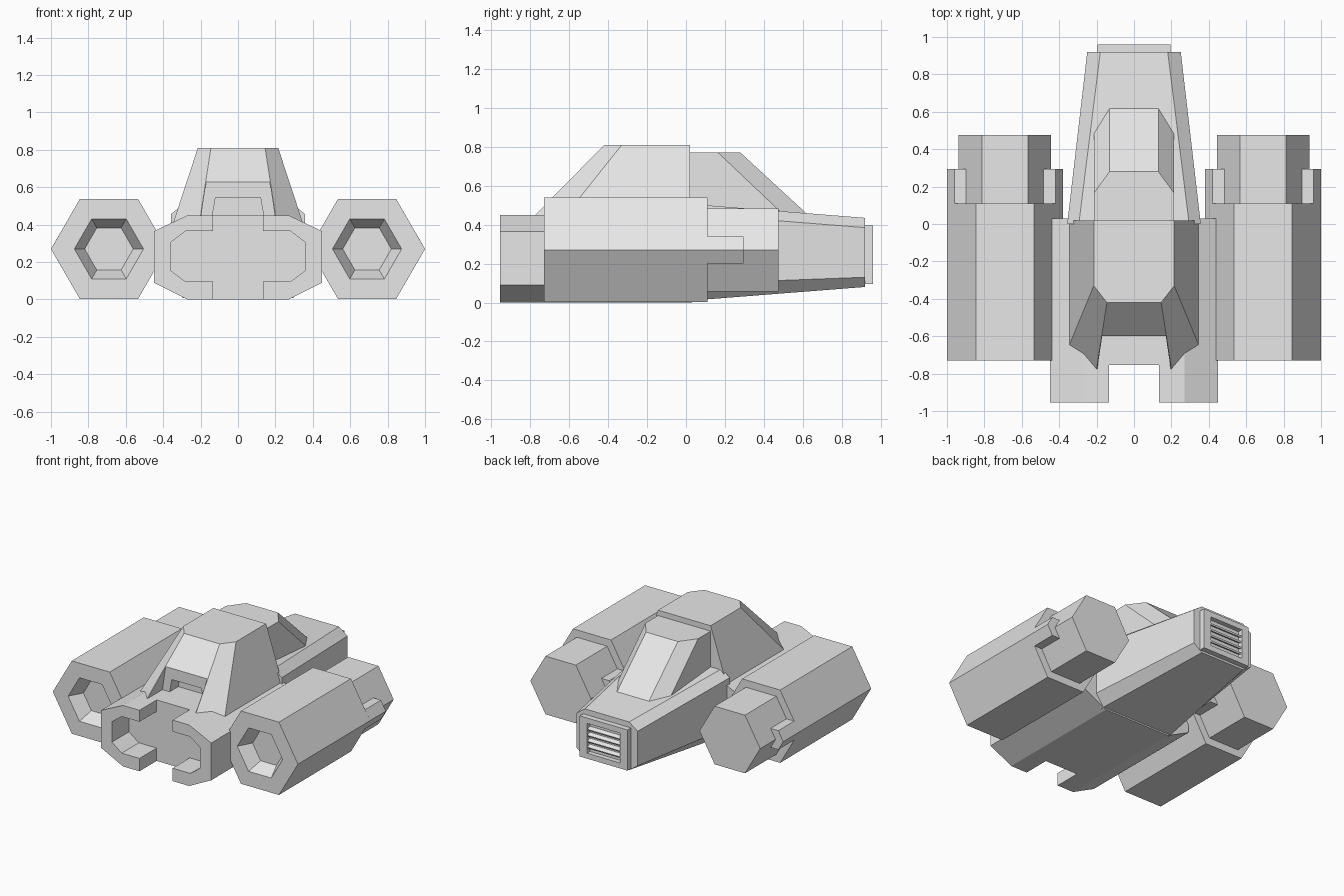
import bpy, bmesh, math
from mathutils import Matrix

if "Cube" in bpy.data.objects:
    bpy.data.objects.remove(bpy.data.objects["Cube"], do_unlink=True)

GREY = (0.8, 0.8, 0.8, 1)
grey = bpy.data.materials.new("plain grey")
grey.use_nodes = True
grey.diffuse_color = GREY
grey.node_tree.nodes["Principled BSDF"].inputs["Base Color"].default_value = GREY


def finish(name, bm):
    bmesh.ops.recalc_face_normals(bm, faces=bm.faces)
    mesh = bpy.data.meshes.new(name)
    bm.to_mesh(mesh)
    bm.free()
    mesh.materials.append(grey)
    obj = bpy.data.objects.new(name, mesh)
    bpy.context.collection.objects.link(obj)
    return obj


def loft(name, rings):
    """Skin a list of equal-length rings and cap both ends."""
    bm = bmesh.new()
    rows = [[bm.verts.new(p) for p in ring] for ring in rings]
    for a, b in zip(rows, rows[1:]):
        for i in range(len(a)):
            j = (i + 1) % len(a)
            bm.faces.new((a[i], a[j], b[j], b[i]))
    bm.faces.new(rows[0])
    bm.faces.new(rows[-1])
    return finish(name, bm)


def box(name, lo, hi, tilt=0):
    bm = bmesh.new()
    size = [h - l for l, h in zip(lo, hi)]
    mid = [(h + l) / 2 for l, h in zip(lo, hi)]
    bmesh.ops.create_cube(bm, size=1, matrix=Matrix.Translation(mid)
                          @ Matrix.Rotation(tilt, 4, "X") @ Matrix.Diagonal((*size, 1)))
    return finish(name, bm)


def cut(obj, cutter):
    cutter.hide_render = True
    mod = obj.modifiers.new("cut", "BOOLEAN")
    mod.operation = "DIFFERENCE"
    mod.solver = "EXACT"
    mod.object = cutter
    with bpy.context.temp_override(object=obj, active_object=obj, selected_objects=[obj]):
        bpy.ops.object.modifier_apply(modifier=mod.name)
    bpy.data.objects.remove(cutter, do_unlink=True)


def mirrored(half):
    """Close a right-hand half profile with its mirror image."""
    return half + [(-x, v) for x, v in reversed(half)]


def octagon(y, side, flat, z0, z1, z2, z3):
    half = [(flat, z0), (side, z1), (side, z2), (flat, z3)]
    return [(x, y, z) for x, z in mirrored(half)]


def across(half, y):
    return [(x, y, z) for x, z in mirrored(half)]


def level(half, z):
    return [(x, y, z) for x, y in mirrored(half)]


# Hull with a shallow open nose, its lips slotted in the middle
hull = loft("hull", [octagon(y, 0.45, 0.27, 0, 0.09, 0.365, 0.45) for y in (-0.955, 0.03)])
cut(hull, loft("nose_cutter", [octagon(y, 0.36, 0.28, 0.095, 0.155, 0.305, 0.365)
                               for y in (-1.1, -0.755)]))
cut(hull, box("slot_cutter", (-0.135, -1.1, -0.1), (0.135, -0.755, 0.6)))

# Tapering tail
loft("tail", [octagon(0.0, 0.357, 0.295, 0.008, 0.095, 0.457, 0.508),
              octagon(0.92, 0.25, 0.18, 0.08, 0.13, 0.385, 0.435)])

# Cabin with raked corner pillars and a recess under the windscreen
cabin = loft("cabin", [
    level([(0.208, -0.824), (0.350, -0.657), (0.350, 0.02)], 0.40),
    level([(0.145, -0.42), (0.215, -0.33), (0.215, 0.02)], 0.81)])
cut(cabin, loft("recess_cutter", [across([(0.205, 0.39), (0.169, 0.635)], y)
                                  for y in (-1.1, -0.6)]))
cut(cabin, loft("hatch_cutter", [across([(0.148, 0.39), (0.12, 0.545)], y)
                                 for y in (-0.7, -0.5)]))

# Sloped fairing behind the cabin
loft("rear_fairing", [
    level([(0.215, 0.0), (0.215, 0.534), (0.13, 0.66)], 0.42),
    level([(0.215, 0.0), (0.215, 0.165), (0.13, 0.28)], 0.77)])

# Rear vent: frame, opening and tilted slats
frame = box("vent_frame", (-0.195, 0.9, 0.095), (0.195, 0.96, 0.395))
cut(frame, box("vent_cutter", (-0.135, 0.925, 0.135), (0.135, 1.0, 0.355)))
for i in range(4):
    z = 0.179 + i * 0.044
    box(f"vent_slat_{i + 1}", (-0.137, 0.925, z - 0.006), (0.137, 0.955, z + 0.006),
        math.radians(-25))


# Hexagonal engine pods
def hexagon(cx, r, y):
    return [(cx + r * math.cos(k * math.pi / 3), y, 0.27 + r * math.sin(k * math.pi / 3))
            for k in range(6)]


POD_X = 0.69
for side, s in (("left", 1), ("right", -1)):
    cx = s * POD_X
    steps = [(0.13, -0.63), (0.185, -0.73), (0.31, -0.73),
             (0.31, 0.11), (0.2475, 0.11), (0.2475, 0.475)]
    loft(f"{side}_engine", [hexagon(cx, r, y) for r, y in steps])
    # Tabs that carry the outer casing over the rear section
    for place, d in (("outer", s), ("inner", -s)):
        tab = [(0.2, -0.07), (0.27, -0.07), (0.31, 0), (0.27, 0.07), (0.2, 0.07)]
        loft(f"{side}_{place}_tab", [[(cx + d * u, y, 0.27 + v) for u, v in tab]
                                     for y in (0.11, 0.295)])
